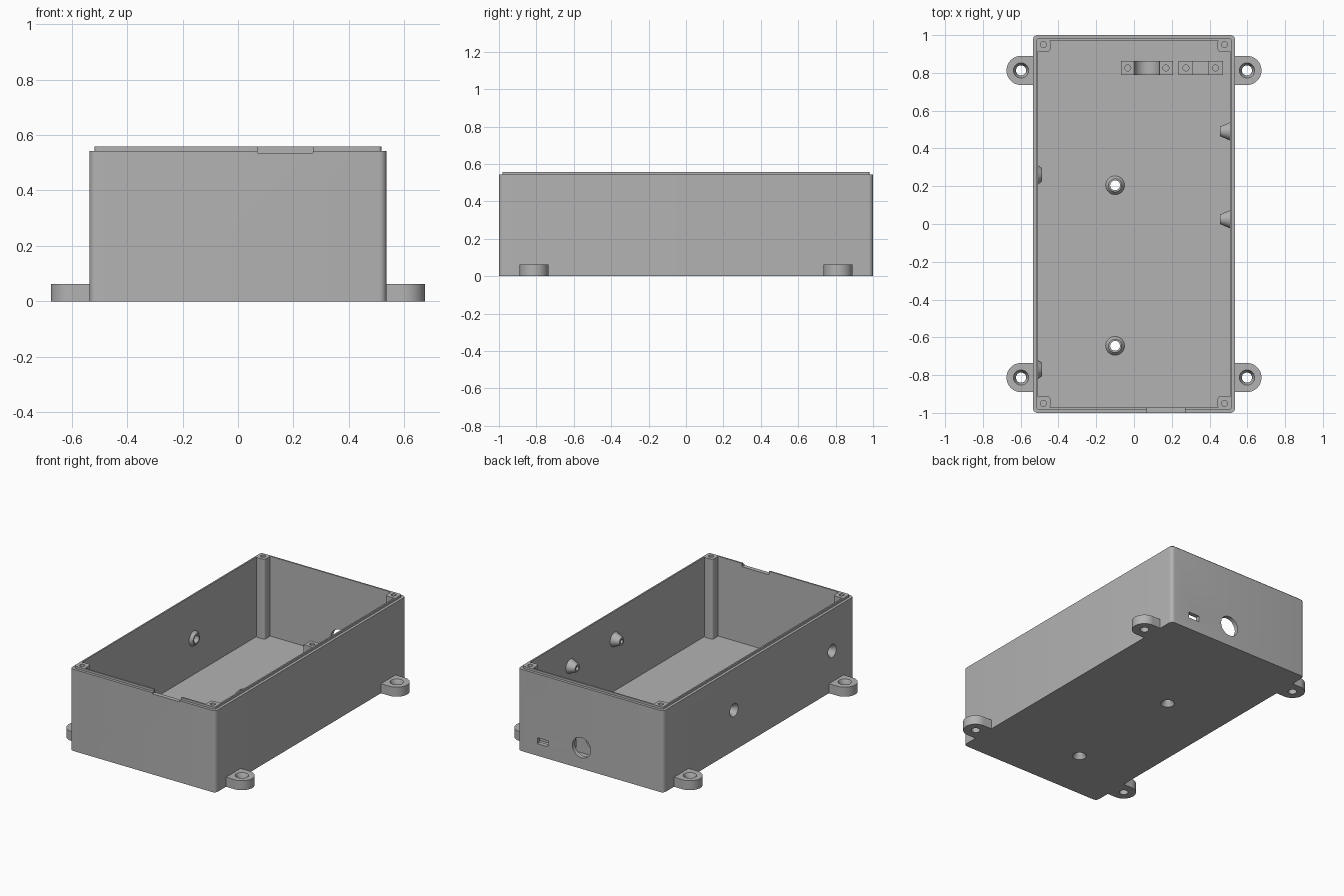
import bpy, bmesh, math
from mathutils import Matrix, Vector

if "Cube" in bpy.data.objects:
    bpy.data.objects.remove(bpy.data.objects["Cube"])

grey = bpy.data.materials.new("plain grey plastic")
grey.use_nodes = True
COLOR = (0.45, 0.45, 0.45, 1)
grey.diffuse_color = COLOR
grey.node_tree.nodes["Principled BSDF"].inputs["Base Color"].default_value = COLOR

W, L, H = 0.535, 1.0, 0.543      # outer half width, half length, wall height
TOP, WALL = 0.558, 0.028         # lip top, wall thickness
IX, IY = W - WALL, L - WALL      # inner half sizes


def finish(name, bm):
    bmesh.ops.recalc_face_normals(bm, faces=bm.faces)
    mesh = bpy.data.meshes.new(name)
    bm.to_mesh(mesh)
    bm.free()
    mesh.materials.append(grey)
    ob = bpy.data.objects.new(name, mesh)
    bpy.context.collection.objects.link(ob)
    return ob


def box(name, x0, x1, y0, y1, z0, z1, radius=0.0):
    """Box with optionally rounded vertical edges."""
    bm = bmesh.new()
    bmesh.ops.create_cube(bm, size=1)
    for v in bm.verts:
        v.co = (x1 if v.co.x > 0 else x0, y1 if v.co.y > 0 else y0,
                z1 if v.co.z > 0 else z0)
    if radius:
        upright = [e for e in bm.edges
                   if abs(e.verts[0].co.z - e.verts[1].co.z) > 1e-4]
        bmesh.ops.bevel(bm, geom=upright, offset=radius, segments=6,
                        affect='EDGES', profile=0.5)
    return finish(name, bm)


def cone(name, base, direction, r0, r1, length, sides=32):
    """Cone or cylinder that grows from base along direction."""
    direction = Vector(direction)
    bm = bmesh.new()
    turn = direction.to_track_quat('Z', 'Y').to_matrix().to_4x4()
    place = Matrix.Translation(Vector(base) + direction * length / 2) @ turn
    bmesh.ops.create_cone(bm, cap_ends=True, segments=sides, radius1=r0,
                          radius2=r1, depth=length, matrix=place)
    return finish(name, bm)


def combine(ob, tools, operation='DIFFERENCE'):
    """Apply booleans and remove the tools."""
    for tool in tools:
        tool.hide_render = True
        mod = ob.modifiers.new("cut", 'BOOLEAN')
        mod.operation, mod.solver, mod.object = operation, 'EXACT', tool
        bpy.context.view_layer.objects.active = ob
        bpy.ops.object.modifier_apply(modifier=mod.name)
        bpy.data.objects.remove(tool)
    return ob


def screw_hole(base, direction):
    """Countersunk through hole, entered from the outside."""
    start = Vector(base) - Vector(direction) * 0.001
    return [cone("cutter", start, direction, 0.044, 0.026, 0.03),
            cone("cutter", start, direction, 0.026, 0.026, 0.12)]


# Case shell with raised lip
case = box("case", -W, W, -L, L, 0, H, 0.025)
lip = box("lip", -W + 0.018, W - 0.018, -L + 0.018, L - 0.018, H - 0.02, TOP, 0.012)
combine(case, [lip], 'UNION')
combine(case, [box("cutter", -IX, IX, -IY, IY, WALL, 1)])

# Screw positions in the floor and the right-hand wall
screws = [((-0.1, y, 0), (0, 0, 1)) for y in (0.205, -0.645)]
screws += [((-W, y, 0.268), (1, 0, 0)) for y in (0.26, -0.77)]
for base, direction in screws:
    combine(case, screw_hole(base, direction))

# Cable round hole, socket slot and front notch
PLUG_X, SOCKET_X = 0.068, 0.353
combine(case, [
    cone("cutter", (PLUG_X, L - 0.1, 0.14), (0, 1, 0), 0.067, 0.067, 0.2, 48),
    box("cutter", SOCKET_X - 0.04, SOCKET_X + 0.04, L - 0.1, L + 0.1, 0.08, 0.12),
    box("cutter", 0.07, 0.27, -L - 0.1, -L + 0.1, 0.535, 1)])

# Conical collars around the screw holes
for i, (base, direction) in enumerate(screws):
    start = Vector(base) + Vector(direction) * (WALL - 0.004)
    collar = cone(f"screw_collar_{i + 1}", start, direction, 0.053, 0.035, 0.024)
    combine(collar, screw_hole(base, direction))

# Blind bosses on the left wall
for i, y in enumerate((0.49, 0.025)):
    boss = cone(f"wall_boss_{i + 1}", (IX + 0.004, y, 0.37), (-1, 0, 0),
                0.049, 0.025, 0.056)
    combine(boss, [cone("cutter", (0.43, y, 0.37), (1, 0, 0), 0.014, 0.014, 0.07)])

for sx, side in ((-1, "right"), (1, "left")):
    for sy, end in ((-1, "front"), (1, "back")):
        # Corner posts with a lid screw hole
        xs = sorted((sx * 0.443, sx * (IX + 0.006)))
        ys = sorted((sy * 0.912, sy * (IY + 0.006)))
        post = box(f"corner_post_{end}_{side}", *xs, *ys, WALL - 0.005, TOP, 0.016)
        combine(post, [cone("cutter", (sx * 0.48, sy * 0.95, TOP - 0.12),
                            (0, 0, 1), 0.016, 0.016, 0.2, 24)])
        # Mounting ears
        x, y, r = sx * 0.598, sy * 0.813, 0.077
        ear = cone(f"mounting_ear_{end}_{side}", (x, y, 0), (0, 0, 1), r, r, 0.063, 48)
        xs = sorted((sx * (W - 0.015), x))
        combine(ear, [box("tab", *xs, y - r, y + r, 0, 0.063)], 'UNION')
        combine(ear, [box("cutter", *sorted((sx * 0.3, sx * (W - 0.015))),
                          y - 0.2, y + 0.2, -1, 1),
                      cone("cutter", (x, y, -0.1), (0, 0, 1), 0.027, 0.027, 0.3),
                      cone("cutter", (x, y, 0.064), (0, 0, -1), 0.041, 0.027, 0.03)])

# Plug cradle with round trough, and socket cradle with square trough
Y0, Y1 = 0.79, 0.862
plug = box("plug_cradle", -0.07, 0.206, Y0, Y1, WALL - 0.005, 0.14)
combine(plug, [cone("cutter", (PLUG_X, 0.7, 0.14), (0, 1, 0),
                    0.067, 0.067, 0.25, 48)])
socket = box("socket_cradle", 0.236, 0.47, Y0, Y1, WALL - 0.005, 0.105)
combine(socket, [box("cutter", SOCKET_X - 0.04, SOCKET_X + 0.04, 0.7, 0.95, 0.08, 0.2)])
for cradle, centre, reach in ((plug, PLUG_X, 0.101), (socket, SOCKET_X, 0.078)):
    combine(cradle, [cone("cutter", (centre + s * reach, 0.826, 0.05), (0, 0, 1),
                          0.016, 0.016, 0.2, 24) for s in (-1, 1)])

# Smooth the rounded surfaces
for ob in bpy.context.collection.objects:
    ob.select_set(ob.type == 'MESH' and grey.name in ob.data.materials)
bpy.context.view_layer.objects.active = case
bpy.ops.object.shade_smooth_by_angle(angle=math.radians(30))
